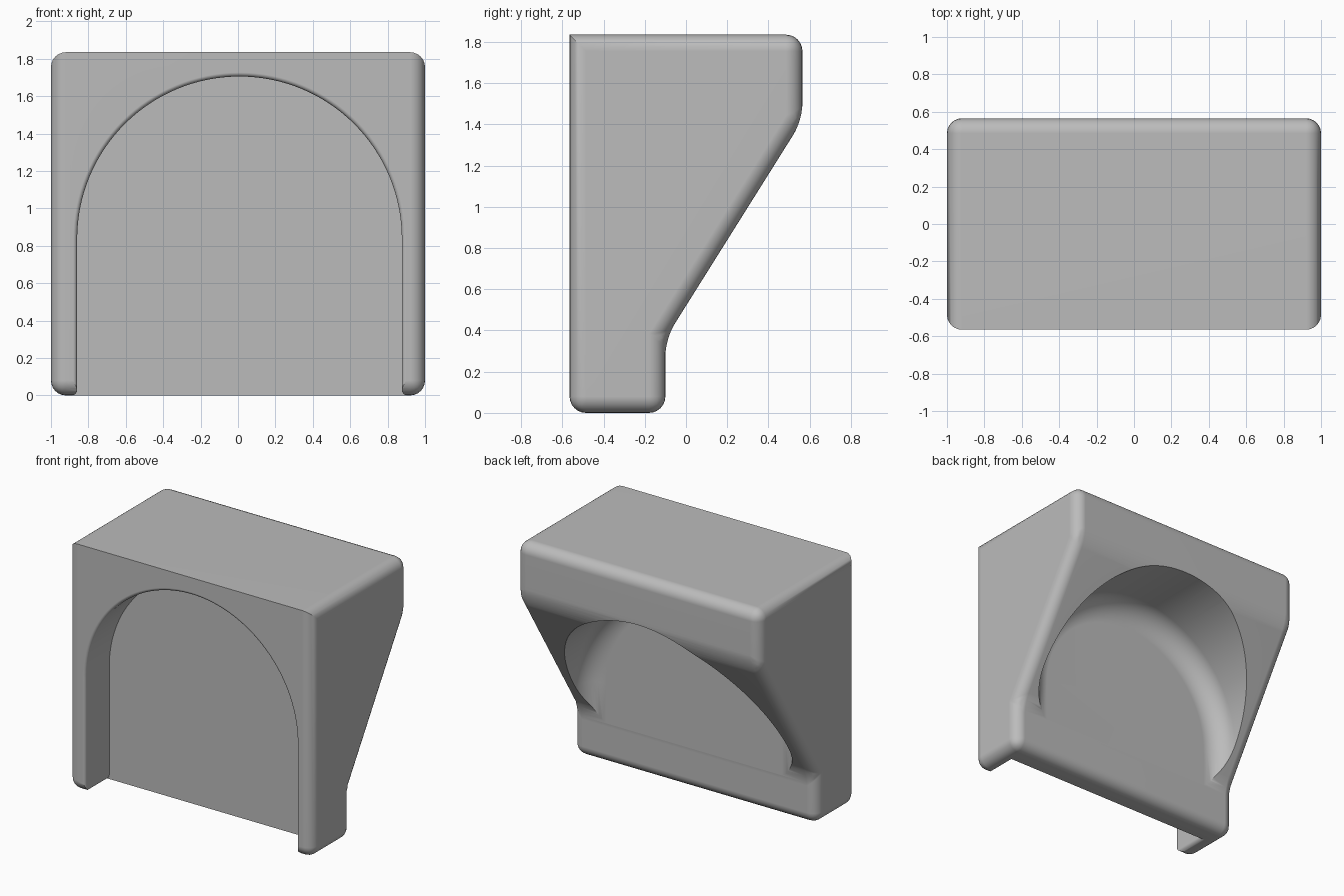
import bpy, bmesh, math

cube = bpy.data.objects.get("Cube")
if cube:
    bpy.data.objects.remove(cube, do_unlink=True)

TOP, FRONT, BACK, PLATE = 1.835, -0.565, 0.565, -0.1

grey = bpy.data.materials.new("plain_grey")
grey.use_nodes = True
grey.diffuse_color = (0.5, 0.5, 0.5, 1)
grey.node_tree.nodes["Principled BSDF"].inputs["Base Color"].default_value = (0.5, 0.5, 0.5, 1)


def make_object(name, bm):
    bmesh.ops.recalc_face_normals(bm, faces=bm.faces)
    mesh = bpy.data.meshes.new(name)
    bm.to_mesh(mesh)
    bm.free()
    mesh.materials.append(grey)
    obj = bpy.data.objects.new(name, mesh)
    bpy.context.collection.objects.link(obj)
    return obj


def loft(rings):
    """Skin a list of equal closed rings and cap both ends."""
    bm = bmesh.new()
    loops = [[bm.verts.new(p) for p in ring] for ring in rings]
    n = len(loops[0])
    for a, b in zip(loops, loops[1:]):
        for i in range(n):
            j = (i + 1) % n
            bm.faces.new((a[i], a[j], b[j], b[i]))
    bm.faces.new(loops[0])
    bm.faces.new(loops[-1][::-1])
    return bm


def arch(radius, centre_z, bottom, y, flare=0.0, centre_x=0.0, steps=64):
    """Round-topped arch outline, its feet optionally flared outward."""
    half = [(radius + flare, bottom)]
    if flare:
        for k in range(5):
            a = math.pi / 2 * k / 4
            half.append((radius + flare * (1 - math.sin(a)), flare * (1 - math.cos(a))))
    pts = [(x, y, z) for x, z in half]
    for k in range(steps + 1):
        a = math.pi * k / steps
        pts.append((radius * math.cos(a), y, centre_z + radius * math.sin(a)))
    pts += [(-x, y, z) for x, z in reversed(half)]
    return [(x + centre_x, y, z) for x, y, z in pts]


# Body: side profile extruded across the width, every edge rounded but the front top one
profile = [(FRONT, 0), (PLATE, 0), (PLATE, 0.36), (BACK, 1.42), (BACK, TOP), (FRONT, TOP)]
bm = loft([[(x, y, z) for y, z in profile] for x in (-1, 1)])
bmesh.ops.recalc_face_normals(bm, faces=bm.faces)
rounded = [e for e in bm.edges
           if not all(v.co.y < FRONT + 0.01 and v.co.z > TOP - 0.01 for v in e.verts)]
bmesh.ops.bevel(bm, geom=rounded, offset=0.08, offset_type='OFFSET', segments=6,
                profile=0.5, affect='EDGES', clamp_overlap=True)
body = make_object("arched_housing", bm)

# Front recess with a softened rim
R, RIM = 0.868, 0.022
rings = [arch(R + RIM, 0.837, -0.3, FRONT - 0.2, 0.03, 0.008)]
for k in range(5):
    a = math.pi / 2 * k / 4
    rings.append(arch(R + RIM * (1 - math.sin(a)), 0.837, -0.3,
                      FRONT + RIM * (1 - math.cos(a)), 0.03, 0.008))
rings.append(arch(R, 0.837, -0.3, -0.28, 0.03, 0.008))
front_cutter = make_object("front_recess_cutter", loft(rings))

# Rear pocket with a wide fillet around its floor
R, FILLET, FLOOR = 0.88, 0.16, PLATE + 0.002
rings = [arch(R, 0.6, 0.25, BACK + 0.3)]
for k in range(9):
    a = math.pi / 2 * k / 8
    rings.append(arch(R - FILLET * (1 - math.cos(a)), 0.6, 0.25,
                      FLOOR + FILLET * (1 - math.sin(a))))
rear_cutter = make_object("rear_pocket_cutter", loft(rings))

# Cut both hollows
bpy.context.view_layer.objects.active = body
for cutter in (front_cutter, rear_cutter):
    cutter.hide_render = True
    mod = body.modifiers.new("cut", 'BOOLEAN')
    mod.operation = 'DIFFERENCE'
    mod.solver = 'EXACT'
    mod.object = cutter
    bpy.ops.object.modifier_apply(modifier=mod.name)
    bpy.data.objects.remove(cutter, do_unlink=True)

# Smooth shading with crisp edges
bpy.ops.object.select_all(action='DESELECT')
body.select_set(True)
bpy.ops.object.shade_smooth_by_angle(angle=math.radians(32))
weighted = body.modifiers.new("even_shading", 'WEIGHTED_NORMAL')
weighted.keep_sharp = True
